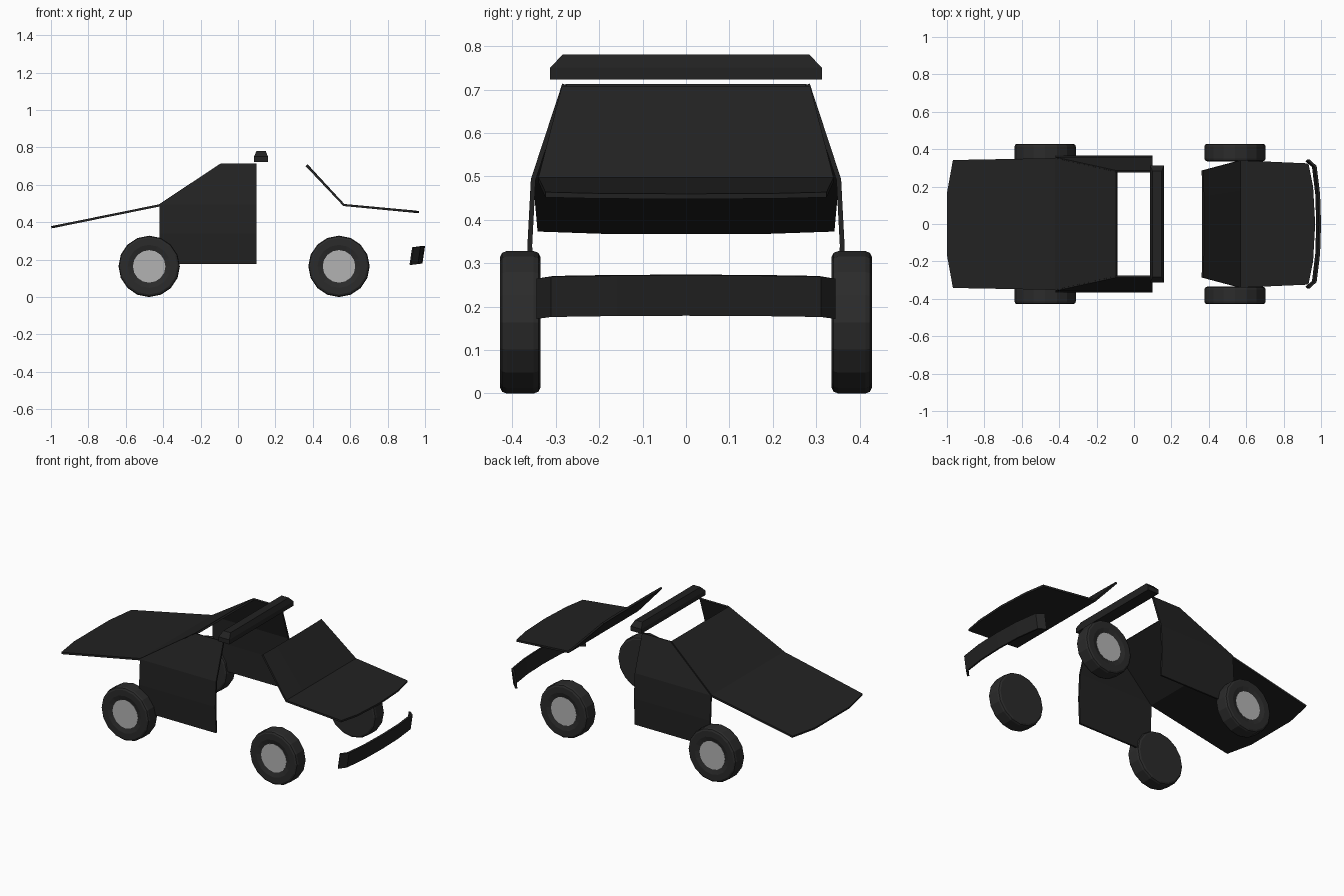
import bpy, bmesh, math

if "Cube" in bpy.data.objects:
    bpy.data.objects.remove(bpy.data.objects["Cube"])


def material(name, v):
    m = bpy.data.materials.new(name)
    m.diffuse_color = (v, v, v, 1)
    m.use_nodes = True
    m.node_tree.nodes["Principled BSDF"].inputs["Base Color"].default_value = m.diffuse_color
    return m


BODY = material("body_black", 0.016)
TYRE = material("tyre_black", 0.024)
HUB = material("hub_grey", 0.45)


def finish(name, bm, mat, thickness=0, smooth=None):
    bmesh.ops.recalc_face_normals(bm, faces=bm.faces)
    me = bpy.data.meshes.new(name)
    bm.to_mesh(me)
    bm.free()
    ob = bpy.data.objects.new(name, me)
    bpy.context.collection.objects.link(ob)
    me.materials.append(mat)
    if thickness:
        mod = ob.modifiers.new("thickness", 'SOLIDIFY')
        mod.thickness, mod.offset = thickness, 0
    if smooth:
        bpy.ops.object.select_all(action='DESELECT')
        ob.select_set(True)
        bpy.context.view_layer.objects.active = ob
        bpy.ops.object.shade_smooth_by_angle(angle=math.radians(smooth))
    return ob


def sheet(name, rows, thickness):
    """Thin panel skinned through rows of points."""
    bm = bmesh.new()
    grid = [[bm.verts.new(p) for p in r] for r in rows]
    for a, b in zip(grid, grid[1:]):
        for i in range(len(a) - 1):
            bm.faces.new((a[i], a[i + 1], b[i + 1], b[i]))
    return finish(name, bm, BODY, thickness)


def mirror_row(half):
    """Half row from centre outward -> full row across y."""
    return [(x, -y, z) for x, y, z in reversed(half[1:])] + list(half)


def lathe(name, profile, cx, cz, side, mat, n=16, smooth=None):
    """Closed solid around the y axis from (radius, y) points."""
    bm = bmesh.new()
    rings = []
    for r, y in profile:
        rings.append([bm.verts.new((cx + r * math.sin(2 * math.pi * k / n), side * y,
                                    cz + r * math.cos(2 * math.pi * k / n))) for k in range(n)])
    for a, b in zip(rings, rings[1:]):
        for k in range(n):
            bm.faces.new((a[k], a[(k + 1) % n], b[(k + 1) % n], b[k]))
    bm.faces.new(rings[0])
    bm.faces.new(rings[-1])
    return finish(name, bm, mat, smooth=smooth)


# Wheels: tyre with rounded shoulders and a pale hub disc on the outside
tyre = [(0.150, 0.335), (0.160, 0.340), (0.164, 0.351), (0.164, 0.414), (0.160, 0.424),
        (0.150, 0.429), (0.115, 0.429), (0.087, 0.421)]
for end, cx in (("rear", -0.475), ("front", 0.54)):
    for label, s in (("right", -1), ("left", 1)):
        lathe(f"{end}_{label}_tyre", tyre, cx, 0.164, s, TYRE)
        lathe(f"{end}_{label}_hub", [(0.087, 0.415), (0.087, 0.4225)], cx, 0.164, s, HUB)

# Rear window running down into the rear deck
sheet("rear_window_and_deck", [mirror_row(r) for r in (
    [(-0.092, 0, 0.708), (-0.092, 0.16, 0.708), (-0.092, 0.278, 0.708)],
    [(-0.42, 0, 0.490), (-0.42, 0.20, 0.490), (-0.42, 0.352, 0.490)],
    [(-0.998, 0, 0.373), (-0.998, 0.17, 0.373), (-0.967, 0.342, 0.379)])], 0.012)

# Door panels, leaning in above the waist
for label, s in (("right", -1), ("left", 1)):
    sheet(f"{label}_door", [[(x, s * y, z) for x in (x0, 0.10)] for x0, y, z in (
        (-0.092, 0.280, 0.712), (-0.42, 0.352, 0.493),
        (-0.42, 0.360, 0.340), (-0.42, 0.352, 0.176))], 0.011)

# Windscreen and bonnet
sheet("windscreen_and_bonnet", [mirror_row(r) for r in (
    [(0.369, 0, 0.704), (0.369, 0.15, 0.704), (0.366, 0.286, 0.704)],
    [(0.566, 0, 0.492), (0.566, 0.18, 0.492), (0.566, 0.340, 0.492)],
    [(0.968, 0, 0.454), (0.957, 0.20, 0.455), (0.932, 0.324, 0.458)])], 0.012)

# Wrap-round front bumper, leaning forward at the top
plan = [(0.992, 0), (0.987, 0.16), (0.969, 0.308), (0.933, 0.340)]
sheet("front_bumper", [
    mirror_row([(x + dx, y, z - (0.992 - x) * 0.13) for x, y in plan])
    for dx, z in ((-0.012, 0.180), (0.002, 0.273))], 0.012)

# Roof light bar: box with a tapered top
bm = bmesh.new()
levels = []
for x0, x1, y, z in ((0.086, 0.160, 0.313, 0.723), (0.086, 0.160, 0.313, 0.751),
                     (0.099, 0.148, 0.284, 0.781)):
    levels.append([bm.verts.new(p) for p in ((x0, -y, z), (x1, -y, z), (x1, y, z), (x0, y, z))])
for a, b in zip(levels, levels[1:]):
    for k in range(4):
        bm.faces.new((a[k], a[(k + 1) % 4], b[(k + 1) % 4], b[k]))
bm.faces.new(levels[0])
bm.faces.new(levels[-1])
finish("roof_bar", bm, BODY)
